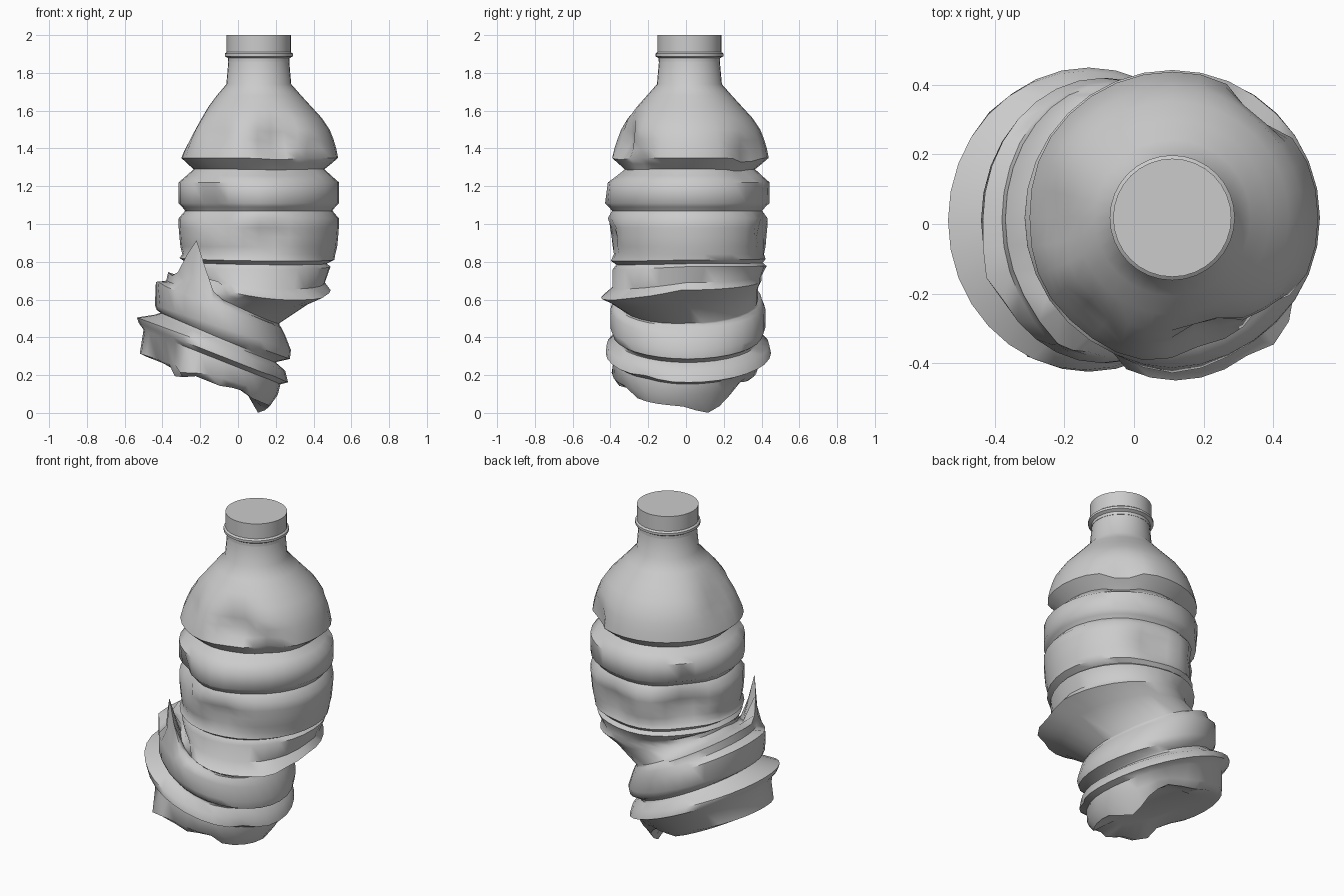
import bpy, math
from mathutils import Vector

N = 32


def upright(z, r):
    """Level ring on the axis of the upper bottle."""
    return (0.11 - r, z, 0.11 + r, z, 0.018 - r, 0.018 + r, 0)


def ring_points(r):
    """Tilted ellipse: left point, right point, front y, back y, front sag."""
    xl, zl, xr, zr, yf, yb, sag = r
    pts = []
    for i in range(N):
        a = 2 * math.pi * i / N
        c, s = math.cos(a), math.sin(a)
        pts.append(Vector(((xl + xr) / 2 + c * (xr - xl) / 2,
                           (yf + yb) / 2 + s * (yb - yf) / 2,
                           (zl + zr) / 2 + c * (zr - zl) / 2 - sag * max(0, -s))))
    return pts


def loft(name, rows, angle=35):
    verts = [p for row in rows for p in row]
    faces = []
    for k in range(len(rows) - 1):
        for i in range(N):
            j = (i + 1) % N
            faces.append((k * N + i, (k + 1) * N + i, (k + 1) * N + j, k * N + j))
    faces.append(tuple(range(N)))
    last = (len(rows) - 1) * N
    faces.append(tuple(last + i for i in reversed(range(N))))
    me = bpy.data.meshes.new(name)
    me.from_pydata(verts, [], faces)
    ob = bpy.data.objects.new(name, me)
    bpy.context.collection.objects.link(ob)
    bpy.ops.object.select_all(action='DESELECT')
    ob.select_set(True)
    bpy.context.view_layer.objects.active = ob
    bpy.ops.object.shade_smooth_by_angle(angle=math.radians(angle))
    return ob


# Cap and neck collar
loft("cap_and_collar", [ring_points(upright(z, r)) for z, r in (
    (2.0, .17), (1.91, .17), (1.902, .18), (1.888, .18), (1.878, .163), (1.86, .163))])

# Upper body: shoulder, grooves and label area
upper = [upright(z, r) for z, r in (
    (1.875, .16), (1.74, .172), (1.68, .225), (1.62, .28), (1.56, .335), (1.50, .375),
    (1.45, .395), (1.40, .41), (1.35, .42), (1.32, .385), (1.29, .348), (1.255, .385),
    (1.22, .425), (1.11, .425), (1.09, .405), (1.07, .39), (1.03, .424), (.98, .424),
    (.93, .42), (.88, .415), (.84, .405))]

# Lower body: overhanging fold, pinch, then tilted ribs and base
lower = [
    (-.31, .82, .51, .81, -.40, .43, .01),
    (-.28, .80, .47, .79, -.37, .41, .01),
    (-.30, .78, .49, .775, -.39, .43, .02),
    (-.27, .76, .46, .69, -.39, .40, .06),
    (-.25, .75, .49, .65, -.45, .40, .09),
    (-.25, .73, .38, .59, -.40, .38, .07),
    (-.29, .72, .22, .475, -.35, .38, .02),
    (-.37, .745, .22, .465, -.37, .40, .02),
    (-.38, .70, .23, .45, -.385, .41, .0),
    (-.435, .69, .25, .41, -.40, .42, .0),
    (-.44, .57, .28, .33, -.40, .42, .0),
    (-.43, .545, .275, .28, -.385, .405, .0),
    (-.41, .53, .21, .265, -.36, .38, .0),
    (-.44, .52, .20, .26, -.37, .39, .0),
    (-.535, .505, .25, .215, -.42, .44, .0),
    (-.525, .475, .265, .15, -.425, .45, .0),
    (-.50, .44, .225, .14, -.385, .40, .0),
    (-.52, .31, .21, .08, -.39, .37, .0),
    (-.49, .295, .17, .02, -.36, .33, .0),
    (-.36, .27, .06, .09, -.22, .22, .0),
]
rows = [ring_points(r) for r in upper + lower]
U = len(upper)

# Soft dents: centre, radius, push
dents = [
    ((.21, -.33, 1.43), .11, (-.02, .10, -.02)),
    ((-.25, .02, 1.50), .13, (.045, .0, .0)),
    ((-.12, -.26, 1.47), .09, (.03, .03, .0)),
    ((.39, -.28, 1.36), .08, (-.05, .04, .0)),
    ((.36, .32, 1.36), .08, (-.04, -.04, -.03)),
    ((-.15, -.34, 1.05), .08, (.03, .04, .0)),
    ((.12, -.38, 1.08), .13, (0, -.025, .0)),
    ((.16, -.40, .95), .09, (0, .04, .0)),
    ((-.22, .30, .95), .12, (.05, -.05, .0)),
    ((.20, .42, .93), .11, (0, -.05, .0)),
    ((.25, -.25, .15), .08, (-.03, .03, .02)),
    ((-.40, -.25, .27), .10, (.05, .04, -.02)),
]
for row in rows:
    for p in row:
        for c, rad, push in dents:
            d = (p - Vector(c)).length
            p += Vector(push) * math.exp(-(d / rad) ** 2)

# Sharp creases: lower ring index, angle in degrees, half width, offset
creases = [
    (7, 236, 26, (.02, -.04, .25)),
    (8, 236, 22, (.01, -.03, .08)),
    (4, 225, 18, (.02, .08, .05)),
    (4, 320, 16, (.03, -.03, .0)),
    (17, 250, 14, (-.02, -.03, -.04)),
    (18, 22, 24, (-.04, .0, -.05)),
    (18, 65, 26, (.03, -.02, .05)),
    (17, 62, 22, (.03, -.03, .03)),
    (18, 240, 18, (-.02, .0, -.05)),
    (18, 300, 16, (.0, .03, .03)),
    (19, 60, 40, (.0, .0, .07)),
    (15, 140, 16, (-.01, .0, .02)),
    (9, 200, 12, (-.02, -.01, .02)),
]
for k, ang, wid, off in creases:
    for i, p in enumerate(rows[U + k]):
        d = abs((i * 360 / N - ang + 180) % 360 - 180) / wid
        if d < 1:
            p += Vector(off) * (1 - d)
# Stand exactly on the ground
low = min(p.z for row in rows for p in row)
for row in rows:
    for p in row:
        p.z -= low * max(0, 1 - p.z / .4)

loft("crushed_bottle_body", rows, 52)
